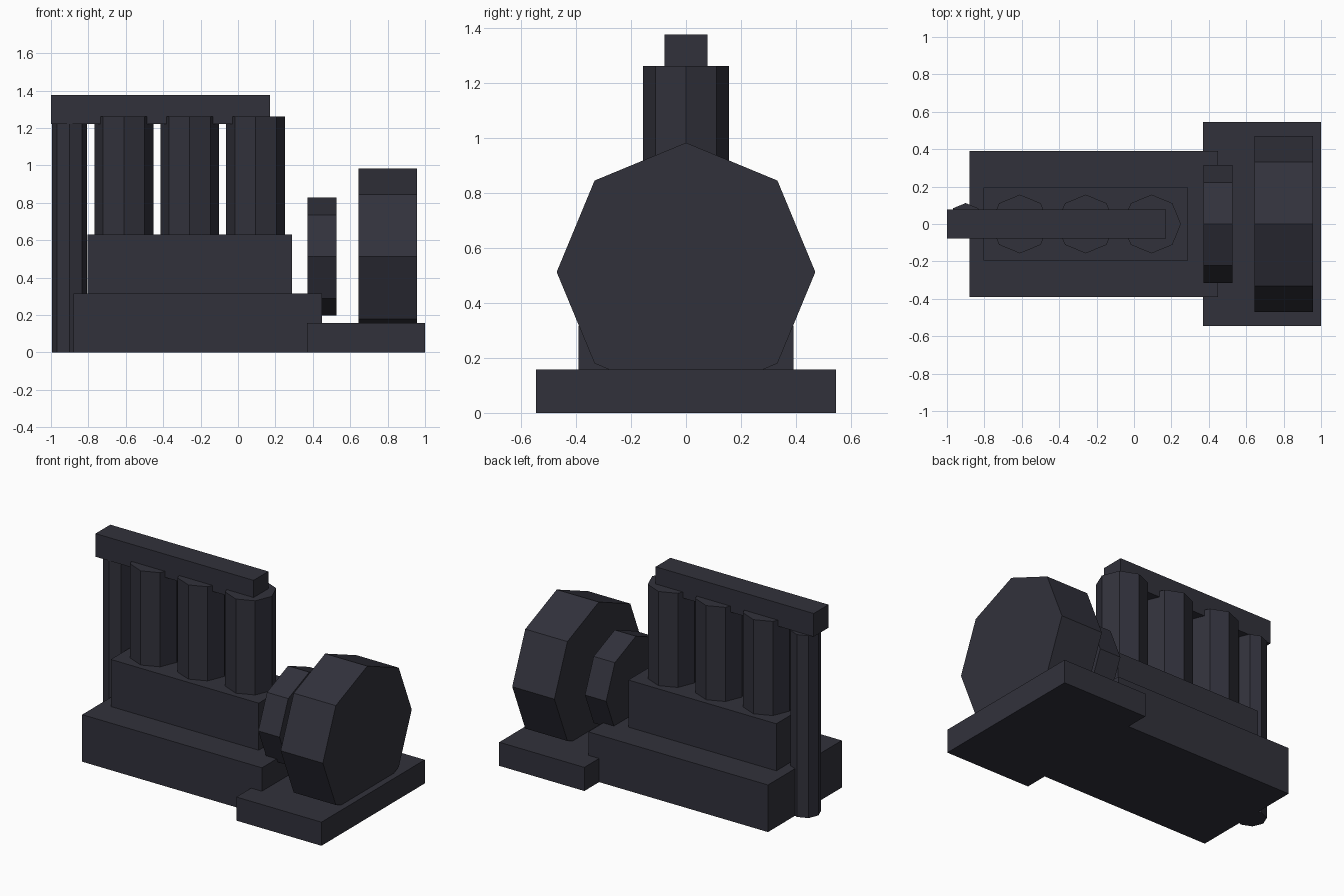
import bpy
import math

if "Cube" in bpy.data.objects:
    bpy.data.objects.remove(bpy.data.objects["Cube"])

metal = bpy.data.materials.new("dark_blue_grey_metal")
metal.diffuse_color = (0.031, 0.031, 0.044, 1.0)
metal.use_nodes = True
metal.node_tree.nodes["Principled BSDF"].inputs["Base Color"].default_value = metal.diffuse_color


def finish(name):
    ob = bpy.context.object
    ob.name = name
    ob.data.materials.append(metal)
    return ob


def box(name, x, y, z):
    """Box from (min, max) ranges on each axis."""
    centre = [(a + b) / 2 for a, b in (x, y, z)]
    bpy.ops.mesh.primitive_cube_add(size=1, location=centre)
    ob = finish(name)
    ob.scale = [b - a for a, b in (x, y, z)]
    bpy.ops.object.transform_apply(location=False, rotation=False, scale=True)


def octagon(name, radius, length, centre, along_x=False):
    """Eight-sided flat-shaded drum, upright or lying along x."""
    rot = (0, math.pi / 2, 0) if along_x else (0, 0, 0)
    bpy.ops.mesh.primitive_cylinder_add(vertices=8, radius=radius, depth=length,
                                        location=centre, rotation=rot)
    finish(name)


# Stepped engine block
box("engine_base", (-0.88, 0.45), (-0.39, 0.39), (0, 0.315))
box("engine_block", (-0.805, 0.29), (-0.195, 0.195), (0.315, 0.63))

# Row of three cylinders
for i in range(3):
    octagon(f"cylinder_{i + 1}", 0.157, 0.63, (-0.61 + 0.352 * i, 0, 0.945))

# Manifold bar over the cylinders, and the pipe coming down at its end
box("manifold_bar", (-1.0, 0.17), (-0.078, 0.078), (1.22, 1.375))
octagon("down_pipe", 0.094, 1.22, (-0.90, 0.018, 0.61))

# Flywheel, generator drum and its plinth
octagon("flywheel", 0.315, 0.157, (0.449, 0, 0.512), along_x=True)
octagon("generator_drum", 0.47, 0.312, (0.801, 0, 0.512), along_x=True)
box("generator_plinth", (0.37, 1.0), (-0.546, 0.546), (0, 0.158))
